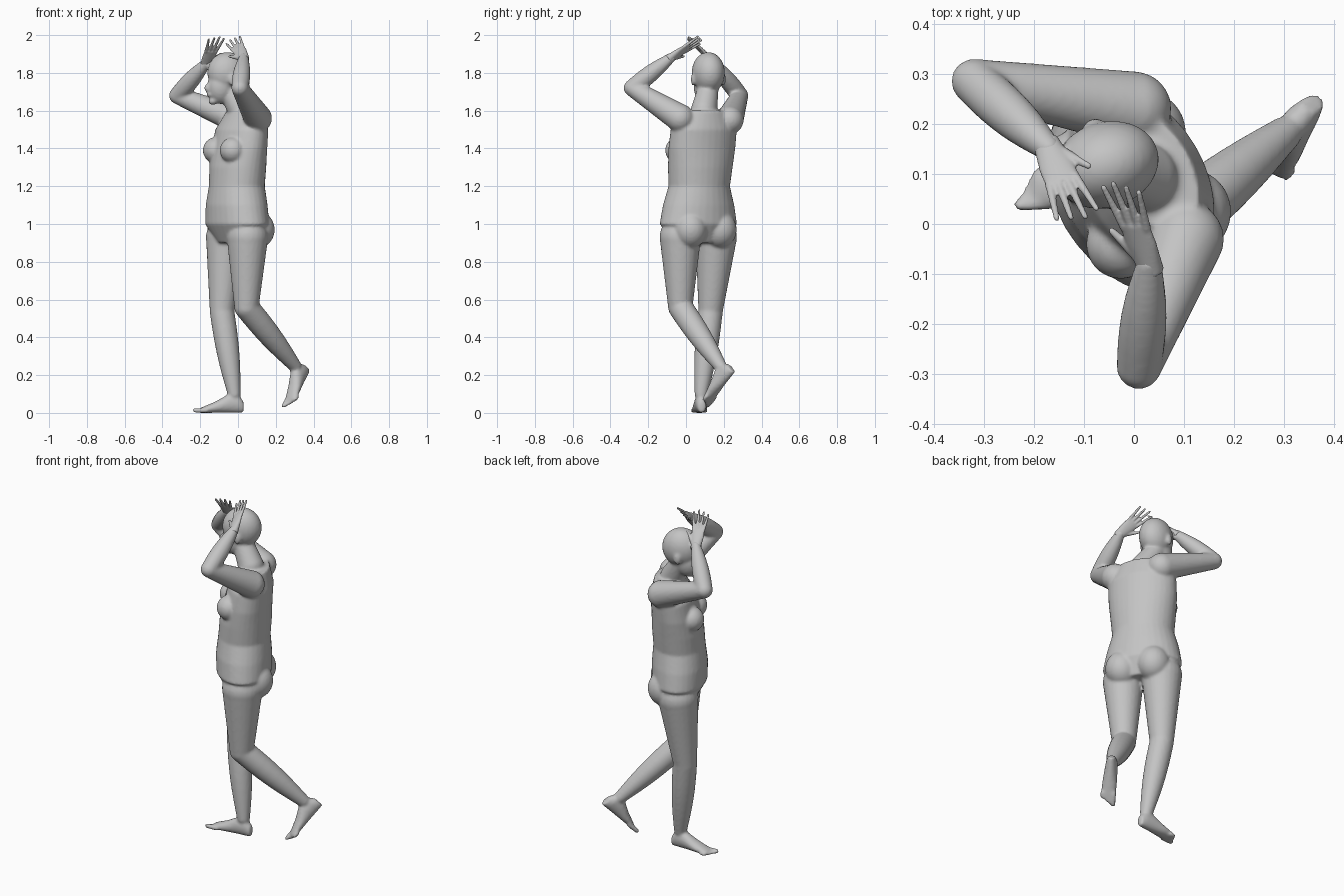
import bpy
import bmesh
import math
from mathutils import Vector, Matrix

cube = bpy.data.objects.get("Cube")
if cube:
    bpy.data.objects.remove(cube)

UP = Vector((0, 0, 1))
FRONT = Vector((-0.87, -0.5, 0))       # where the torso faces
SIDE = UP.cross(FRONT)                 # toward the figure's own left
FACE = Vector((-0.95, -0.3, 0))        # where the head faces

skin = bpy.data.materials.new("plain_grey")
skin.use_nodes = True
skin.diffuse_color = (0.55, 0.55, 0.55, 1)
skin.node_tree.nodes["Principled BSDF"].inputs["Base Color"].default_value = skin.diffuse_color


def tube(bm, rings, along, side, segments=24):
    """Loft elliptical rings (centre, half width, half depth) lying across one direction."""
    along = along.normalized()
    across = (side - along * side.dot(along)).normalized()
    out = along.cross(across)
    angles = [math.tau * k / segments for k in range(segments)]
    loops = []
    for centre, wide, deep in rings:
        loops.append([bm.verts.new(centre + across * wide * math.cos(a) + out * deep * math.sin(a))
                      for a in angles])
    for lower, upper in zip(loops, loops[1:]):
        for k in range(segments):
            bm.faces.new((lower[k - 1], lower[k], upper[k], upper[k - 1]))
    bm.faces.new(loops[0][::-1])
    bm.faces.new(loops[-1])


def ball(bm, centre, radii, front=FRONT):
    """Ellipsoid with radii along front, side and up."""
    front = front.normalized()
    frame = Matrix((front, UP.cross(front), UP)).transposed().to_4x4()
    matrix = Matrix.Translation(centre) @ frame @ Matrix.Diagonal((*radii, 1))
    bmesh.ops.create_uvsphere(bm, u_segments=24, v_segments=16, radius=1, matrix=matrix)


def limb(bm, start, end, start_radius, end_radius, muscle=0):
    """Tapered round limb with ball joints at both ends and a swelling midway."""
    steps = 8
    rings = []
    for i in range(steps + 1):
        t = i / steps
        radius = start_radius + (end_radius - start_radius) * t + muscle * math.sin(math.pi * t)
        rings.append((start.lerp(end, t), radius, radius))
    tube(bm, rings, end - start, SIDE)
    ball(bm, start, (start_radius,) * 3)
    ball(bm, end, (end_radius,) * 3)


def finish(name, bm, voxel, smoothing):
    """Fuse overlapping volumes into one soft skin."""
    bmesh.ops.recalc_face_normals(bm, faces=bm.faces)
    mesh = bpy.data.meshes.new(name)
    bm.to_mesh(mesh)
    bm.free()
    mesh.materials.append(skin)
    obj = bpy.data.objects.new(name, mesh)
    bpy.context.collection.objects.link(obj)
    remesh = obj.modifiers.new("fuse", 'REMESH')
    remesh.mode = 'VOXEL'
    remesh.voxel_size = voxel
    remesh.use_smooth_shade = True
    soften = obj.modifiers.new("soften", 'SMOOTH')
    soften.iterations = smoothing


def foot(bm, ankle, front, up, big_toe_sign):
    """Flat-soled foot with five toes, starting at the big toe."""
    front = front.normalized()
    up = (up - front * up.dot(front)).normalized()
    side = up.cross(front) * big_toe_sign
    sole = ankle - up * 0.1

    # Heel, instep and ball: distance forward, half width, half height
    profile = [(-0.05, 0.02, 0.03), (-0.02, 0.03, 0.05), (0.03, 0.035, 0.05),
               (0.1, 0.04, 0.03), (0.18, 0.04, 0.013)]
    tube(bm, [(sole + front * f + up * high, wide, high) for f, wide, high in profile], front, side)
    for i in range(5):
        radius = 0.01 if i else 0.013
        root = sole + side * (0.03 - 0.016 * i) + up * radius
        limb(bm, root + front * 0.15, root + front * (0.21 - 0.01 * i), radius, radius)


def leg(bm, hip, knee, ankle, toe_direction, foot_up, big_toe_sign):
    """Thigh, calf and foot."""
    limb(bm, hip, knee, 0.11, 0.065)
    limb(bm, knee, ankle, 0.065, 0.035, muscle=0.01)
    foot(bm, ankle, toe_direction, foot_up, big_toe_sign)


def arm(bm, shoulder, elbow, wrist):
    """Upper arm and forearm."""
    limb(bm, shoulder, elbow, 0.075, 0.045)
    limb(bm, elbow, wrist, 0.045, 0.026, muscle=0.01)


def hand(name, wrist, tip, thumb_side):
    """Open hand: palm, four spread fingers and a thumb."""
    bm = bmesh.new()
    front = (tip - wrist).normalized()
    side = (thumb_side - front * thumb_side.dot(front)).normalized()
    knuckles = wrist + front * 0.1
    tube(bm, [(wrist - front * 0.02, 0.026, 0.024), (wrist.lerp(knuckles, 0.5), 0.035, 0.016),
              (knuckles, 0.036, 0.01)], front, side)
    for i in range(4):
        spread = side * (0.027 - 0.018 * i)
        reach = (tip - knuckles) * (1 - 0.1 * abs(i - 1))
        limb(bm, knuckles + spread - front * 0.01, knuckles + spread * 1.5 + reach, 0.009, 0.006)
    limb(bm, wrist + side * 0.02 + front * 0.02, knuckles + side * 0.06 - front * 0.02, 0.013, 0.007)
    finish(name, bm, 0.004, 3)


body = bmesh.new()

# Torso: evenly stacked rings from crotch to collar, bowed forward at the waist
crotch = Vector((0, 0.065, 0.9))
collar = Vector((0.035, 0.105, 1.6))
widths = (0.13, 0.22, 0.2, 0.17, 0.18, 0.19, 0.19, 0.13)
depths = (0.1, 0.15, 0.15, 0.14, 0.14, 0.13, 0.12, 0.08)
torso = []
for i, (wide, deep) in enumerate(zip(widths, depths)):
    t = i / (len(widths) - 1)
    torso.append((crotch.lerp(collar, t) + FRONT * 0.025 * math.sin(math.pi * t), wide, deep))
tube(body, torso, UP, SIDE, 32)

# Breasts and buttocks
for sideways in (SIDE * 0.09, SIDE * -0.09):
    ball(body, crotch.lerp(collar, 0.7) + sideways + FRONT * 0.11, (0.07, 0.07, 0.07))
    ball(body, crotch.lerp(collar, 0.1) + sideways - FRONT * 0.06, (0.095, 0.09, 0.1))

# Neck, skull and jaw
skull = Vector((-0.056, 0.118, 1.8))
limb(body, collar - FRONT * -0.02, skull - UP * 0.08, 0.07, 0.055)
ball(body, skull, (0.108, 0.086, 0.11), FACE)
ball(body, skull + FACE * 0.035 - UP * 0.075, (0.075, 0.066, 0.09), FACE)

# Nose, lips, chin and ears
ball(body, skull + FACE * 0.11 - UP * 0.08, (0.018, 0.015, 0.025), FACE)
ball(body, skull + FACE * 0.1 - UP * 0.115, (0.015, 0.025, 0.012), FACE)
ball(body, skull + FACE * 0.08 - UP * 0.15, (0.025, 0.025, 0.02), FACE)
for ear_side in (UP.cross(FACE), FACE.cross(UP)):
    ball(body, skull + ear_side * 0.085 - UP * 0.035, (0.02, 0.011, 0.033), FACE)

# Arms raised beside the head
right_wrist = Vector((-0.17, 0.15, 1.85))
left_wrist = Vector((0.03, -0.08, 1.88))
arm(body, Vector((0, 0.23, 1.55)), Vector((-0.32, 0.285, 1.68)), right_wrist)
arm(body, Vector((0.105, -0.03, 1.56)), Vector((0.01, -0.285, 1.72)), left_wrist)

# Standing right leg and trailing left leg, bent at the knee
leg(body, Vector((-0.06, 0.16, 0.93)), Vector((-0.085, 0.13, 0.54)), Vector((-0.02, 0.08, 0.1)),
    Vector((-1, -0.06, 0)), UP, 1)
left_knee = Vector((0.045, -0.03, 0.56))
left_ankle = Vector((0.3, 0.18, 0.25))
leg(body, Vector((0.05, -0.03, 0.93)), left_knee, left_ankle,
    Vector((-0.4, -0.6, -0.7)), left_knee - left_ankle, -1)
finish("body", body, 0.008, 5)

# Hands with the thumbs toward the face
hand("right_hand", right_wrist, Vector((-0.11, 0.01, 1.99)), Vector((1, 0.4, -0.1)))
hand("left_hand", left_wrist, Vector((-0.03, 0.08, 1.98)), Vector((-0.6, -0.1, -0.5)))
